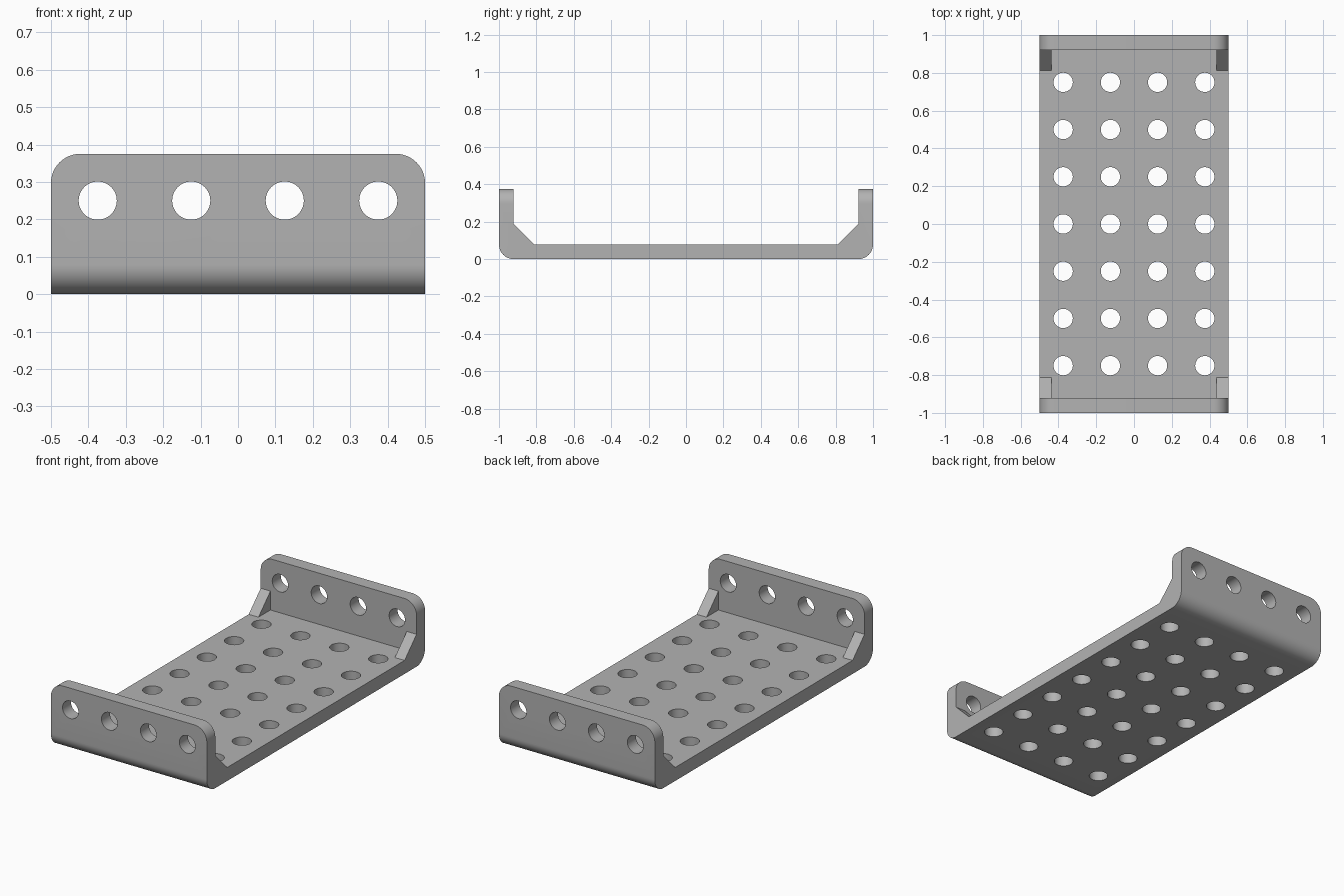
import bpy, bmesh
from math import radians
from mathutils import Matrix, Vector

if "Cube" in bpy.data.objects:
    bpy.data.objects.remove(bpy.data.objects["Cube"])

HALF_W, HEIGHT, WALL, RADIUS = 0.5, 0.375, 0.078, 0.078
INNER = 1 - WALL
GUSSET_W, GUSSET_TOP = 0.0625, 0.1875
HOLE_R = 0.051
COLUMNS = [-0.375, -0.125, 0.125, 0.375]

metal = bpy.data.materials.new("plain grey")
metal.use_nodes = True
grey = (0.45, 0.45, 0.45, 1)
metal.diffuse_color = grey
metal.node_tree.nodes["Principled BSDF"].inputs["Base Color"].default_value = grey


def add_object(name, bm):
    bmesh.ops.recalc_face_normals(bm, faces=bm.faces)
    mesh = bpy.data.meshes.new(name)
    bm.to_mesh(mesh)
    bm.free()
    mesh.materials.append(metal)
    obj = bpy.data.objects.new(name, mesh)
    bpy.context.collection.objects.link(obj)
    return obj


def extrude_profile(bm, points, x0, x1):
    """Sweep a (y, z) outline along x."""
    face = bm.faces.new([bm.verts.new((x0, y, z)) for y, z in points])
    swept = bmesh.ops.extrude_face_region(bm, geom=[face])["geom"]
    verts = [v for v in swept if isinstance(v, bmesh.types.BMVert)]
    bmesh.ops.translate(bm, verts=verts, vec=(x1 - x0, 0, 0))


def add_cylinder(bm, centre, depth, rotation=Matrix()):
    bmesh.ops.create_cone(bm, cap_ends=True, segments=48, radius1=HOLE_R,
                          radius2=HOLE_R, depth=depth,
                          matrix=Matrix.Translation(Vector(centre)) @ rotation)


def combine(target, tool, operation):
    mod = target.modifiers.new(operation.lower(), 'BOOLEAN')
    mod.operation, mod.solver, mod.object = operation, 'EXACT', tool
    bpy.context.view_layer.objects.active = target
    bpy.ops.object.modifier_apply(modifier=mod.name)
    bpy.data.objects.remove(tool)


# U-shaped channel with rounded bends and flange corners
bm = bmesh.new()
side = [(1, 0), (1, HEIGHT), (INNER, HEIGHT), (INNER, WALL)]
extrude_profile(bm, side + [(-y, z) for y, z in reversed(side)], -HALF_W, HALF_W)
rounded = []
for e in bm.edges:
    a, b = (v.co for v in e.verts)
    bend = a.z < 0.01 and b.z < 0.01 and abs(a.y - b.y) < 0.01
    corner = min(a.z, b.z) > HEIGHT - 0.01 and abs(a.x - b.x) < 0.01
    if bend or corner:
        rounded.append(e)
bmesh.ops.bevel(bm, geom=rounded, offset=RADIUS, segments=12, profile=0.5,
                affect='EDGES', clamp_overlap=False)
bracket = add_object("bracket", bm)

# Four corner gussets, sunk slightly into the channel before joining
reach = INNER - (GUSSET_TOP - WALL)
sunk = 0.03
gusset = [(reach, WALL), (INNER, GUSSET_TOP), (INNER + sunk, GUSSET_TOP),
          (INNER + sunk, WALL - sunk), (reach, WALL - sunk)]
bm = bmesh.new()
for sx in (-1, 1):
    for sy in (-1, 1):
        extrude_profile(bm, [(sy * y, z) for y, z in gusset],
                        sx * (HALF_W - GUSSET_W), sx * HALF_W)
combine(bracket, add_object("gussets", bm), 'UNION')

# Floor holes
bm = bmesh.new()
for x in COLUMNS:
    for row in range(-3, 4):
        add_cylinder(bm, (x, row * 0.25, 0), 0.3)
combine(bracket, add_object("floor_hole_cutter", bm), 'DIFFERENCE')

# Flange holes, each passing through both flanges
bm = bmesh.new()
for x in COLUMNS:
    add_cylinder(bm, (x, 0, 0.25), 2.2, Matrix.Rotation(radians(90), 4, 'X'))
combine(bracket, add_object("flange_hole_cutter", bm), 'DIFFERENCE')

bpy.ops.object.select_all(action='DESELECT')
bracket.select_set(True)
bpy.context.view_layer.objects.active = bracket
bpy.ops.object.shade_smooth_by_angle(angle=radians(30))
